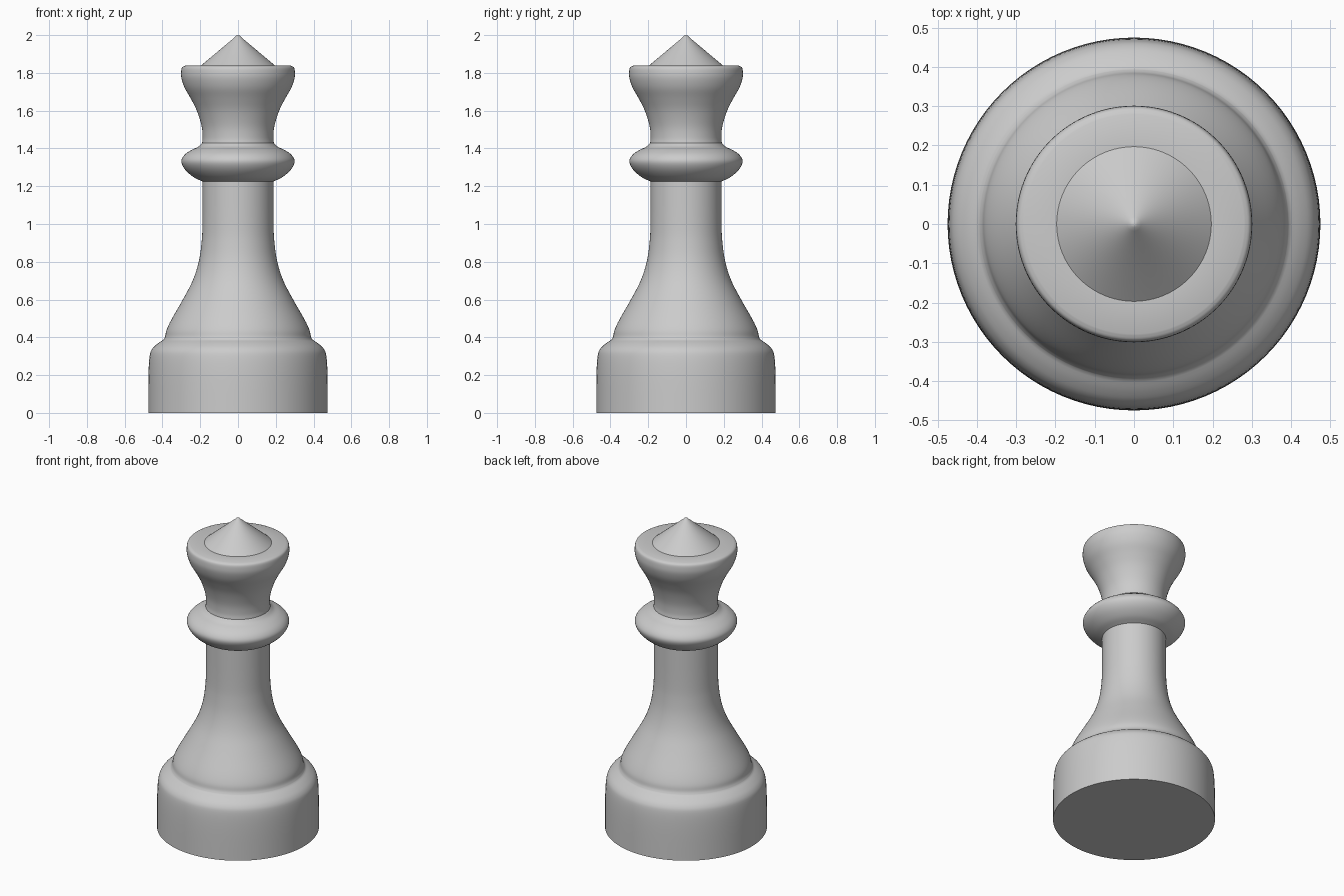
import bpy, bmesh, math
from mathutils import Vector

if "Cube" in bpy.data.objects:
    bpy.data.objects.remove(bpy.data.objects["Cube"])

SEGMENTS = 96

# Profile sections as (radius, height); each is a smooth curve, joins stay crisp
base = [(0.475, 0), (0.474, 0.2), (0.468, 0.3), (0.455, 0.338), (0.428, 0.365), (0.395, 0.387)]
stem = [(0.395, 0.387), (0.386, 0.405), (0.378, 0.44), (0.352, 0.495), (0.292, 0.6), (0.24, 0.7),
        (0.208, 0.8), (0.193, 0.9), (0.188, 1.0), (0.187, 1.225)]
collar = [(0.187, 1.225), (0.235, 1.248), (0.28, 1.288), (0.3, 1.33), (0.285, 1.364),
          (0.25, 1.39), (0.212, 1.408), (0.19, 1.428)]
crown = [(0.19, 1.428), (0.187, 1.46), (0.193, 1.52), (0.218, 1.6), (0.25, 1.664), (0.282, 1.72),
         (0.299, 1.77), (0.301, 1.805), (0.296, 1.829), (0.28, 1.838)]
finial = [(0.28, 1.838), (0.197, 1.838), (0.018, 1.988), (0.009, 1.997), (0, 2.0)]


def smooth(points, steps=4):
    """Catmull-Rom curve through the points."""
    p = [Vector(q) for q in points]
    p = [2 * p[0] - p[1]] + p + [2 * p[-1] - p[-2]]
    out = []
    for a, b, c, d in zip(p, p[1:], p[2:], p[3:]):
        for i in range(steps):
            t = i / steps
            out.append(0.5 * (2 * b + (c - a) * t + (2 * a - 5 * b + 4 * c - d) * t * t
                              + (3 * b - a - 3 * c + d) * t ** 3))
    return out


# Turn the whole profile around the z axis
profile = [(0, 0)]
for section in (base, stem, collar, crown):
    profile += smooth(section)
profile += finial

bm = bmesh.new()
verts = [bm.verts.new((r, 0, z)) for r, z in profile]
edges = [bm.edges.new(pair) for pair in zip(verts, verts[1:])]
bmesh.ops.spin(bm, geom=verts + edges, cent=(0, 0, 0), axis=(0, 0, 1),
               angle=math.tau, steps=SEGMENTS, use_duplicate=False)
bmesh.ops.remove_doubles(bm, verts=bm.verts, dist=1e-4)
bmesh.ops.recalc_face_normals(bm, faces=bm.faces)
mesh = bpy.data.meshes.new("turned_chess_piece")
bm.to_mesh(mesh)
bm.free()

piece = bpy.data.objects.new("turned_chess_piece", mesh)
bpy.context.collection.objects.link(piece)
bpy.context.view_layer.objects.active = piece
piece.select_set(True)
bpy.ops.object.shade_smooth_by_angle(angle=math.radians(35))
